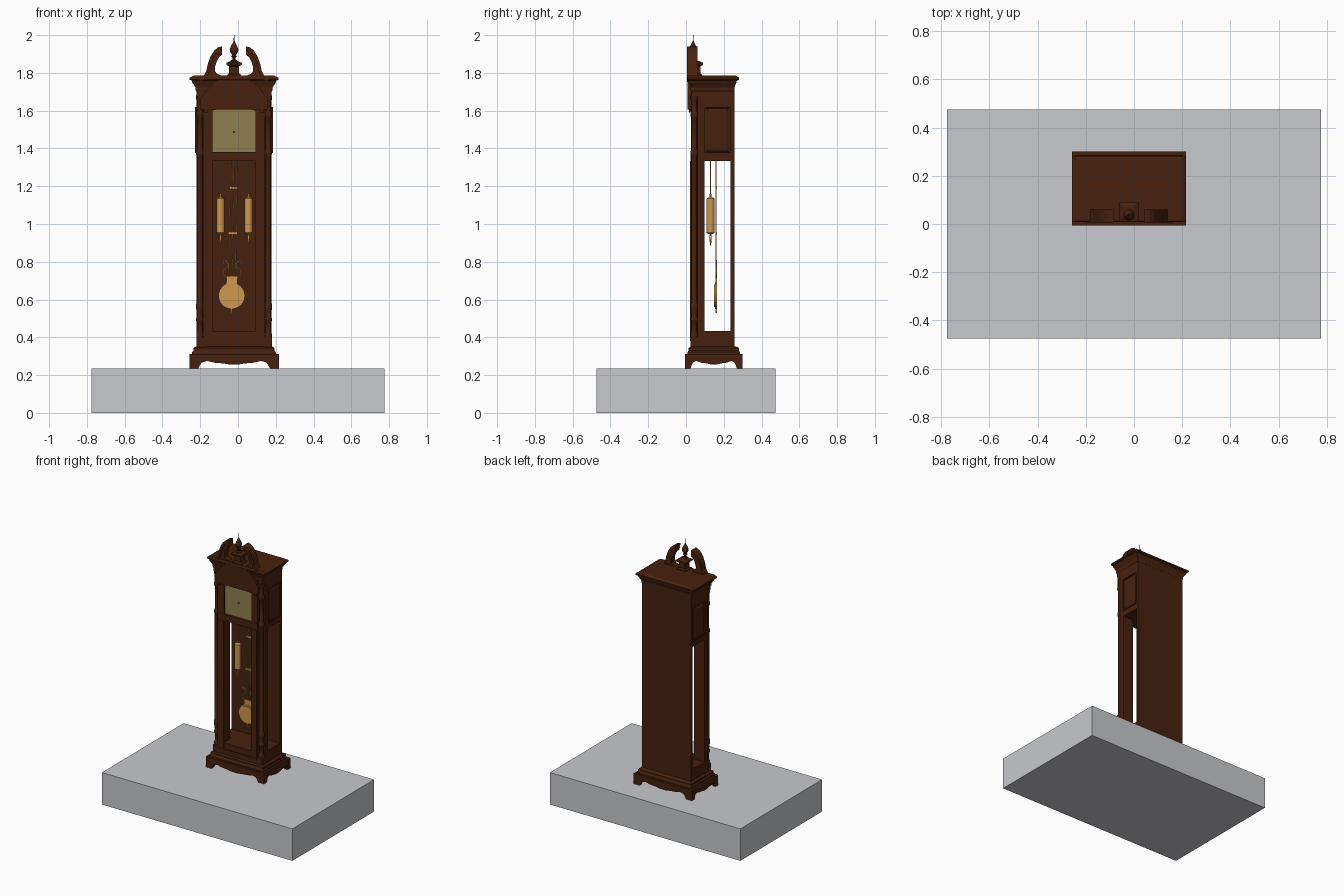
import bpy, bmesh, math
from mathutils import Matrix, Vector

if "Cube" in bpy.data.objects:
    bpy.data.objects.remove(bpy.data.objects["Cube"])

CX = -0.021                      # clock centre line
smooth = []


def mat(name, c):
    m = bpy.data.materials.new(name)
    m.diffuse_color = (*c, 1)
    m.use_nodes = True
    m.node_tree.nodes["Principled BSDF"].inputs["Base Color"].default_value = m.diffuse_color
    return m


WOOD = mat("dark_wood", (0.064, 0.0155, 0.0042))
BRASS = mat("brass", (0.62, 0.31, 0.075))
DIAL = mat("dial_olive_gold", (0.28, 0.215, 0.08))
GREY = mat("platform_grey", (0.58, 0.585, 0.61))


def finish(name, bm, m, cx=CX):
    bmesh.ops.recalc_face_normals(bm, faces=bm.faces)
    me = bpy.data.meshes.new(name)
    bm.to_mesh(me)
    bm.free()
    me.materials.append(m)
    o = bpy.data.objects.new(name, me)
    o.location.x = cx
    bpy.context.collection.objects.link(o)
    return o


def loft(name, rects, m=WOOD, cx=CX):
    """Stack of rectangles (x0, x1, y0, y1, z) joined into one solid."""
    bm = bmesh.new()
    rings = [[bm.verts.new(p) for p in ((a, c, z), (b, c, z), (b, d, z), (a, d, z))]
             for a, b, c, d, z in rects]
    for r, s in zip(rings, rings[1:]):
        for i in range(4):
            bm.faces.new((r[i], r[(i + 1) % 4], s[(i + 1) % 4], s[i]))
    bm.faces.new(rings[0])
    bm.faces.new(rings[-1])
    return finish(name, bm, m, cx)


def box(name, x0, x1, y0, y1, z0, z1, m=WOOD, cx=CX):
    return loft(name, [(x0, x1, y0, y1, z0), (x0, x1, y0, y1, z1)], m, cx)


def prism(name, pts, a, b, m=WOOD, along_x=False):
    """Outline (u, z) extruded from a to b along y, or along x."""
    bm = bmesh.new()
    ends = [[bm.verts.new((d, u, z) if along_x else (u, d, z)) for u, z in pts] for d in (a, b)]
    n = len(pts)
    for e in ends:
        bm.faces.new(e)
    for i in range(n):
        j = (i + 1) % n
        bm.faces.new((ends[0][i], ends[0][j], ends[1][j], ends[1][i]))
    return finish(name, bm, m)


def lathe(name, prof, x, y, m=WOOD, n=20):
    bm = bmesh.new()
    rings = [[bm.verts.new((x + r * math.cos(2 * math.pi * i / n),
                            y + r * math.sin(2 * math.pi * i / n), z)) for i in range(n)]
             for r, z in prof]
    for a, b in zip(rings, rings[1:]):
        for i in range(n):
            bm.faces.new((a[i], a[(i + 1) % n], b[(i + 1) % n], b[i]))
    bm.faces.new(rings[0])
    bm.faces.new(rings[-1])
    o = finish(name, bm, m)
    smooth.append(o)
    return o


def arc(r, zc, n=24):
    return [(r * math.cos(math.pi * i / n), zc + r * math.sin(math.pi * i / n)) for i in range(n + 1)]


def disc(name, x, z, r, y0, y1, m, sz=1.0, n=32):
    return prism(name, [(x + r * math.cos(2 * math.pi * i / n),
                         z + sz * r * math.sin(2 * math.pi * i / n)) for i in range(n)], y0, y1, m)


def wire(name, pts, r, m=BRASS):
    cu = bpy.data.curves.new(name, 'CURVE')
    cu.dimensions = '3D'
    cu.bevel_depth, cu.bevel_resolution, cu.use_fill_caps = r, 1, True
    cu.resolution_u = 6
    s = cu.splines.new('POLY' if len(pts) == 2 else 'NURBS')
    s.points.add(len(pts) - 1)
    for p, q in zip(s.points, pts):
        p.co = (*q, 1)
    if len(pts) > 2:
        s.use_endpoint_u, s.order_u = True, 3
    cu.materials.append(m)
    o = bpy.data.objects.new(name, cu)
    o.location.x = CX
    bpy.context.collection.objects.link(o)
    return o


# platform
box("platform", -0.775, 0.775, -0.475, 0.475, 0, 0.235, GREY, 0)

# scalloped bracket base on all four sides
half = [(1, 0.236), (0.80, 0.236), (0.77, 0.25), (0.72, 0.267), (0.6, 0.275),
        (0.45, 0.266), (0.25, 0.262), (0.1, 0.256)]


def apron(c, w):
    pts = [(c + w * u, z) for u, z in half] + [(c - w * u, z) for u, z in reversed(half)]
    return pts + [(c - w, 0.312), (c + w, 0.312)]


for nm, a, b in (("front", -0.006, 0.02), ("back", 0.276, 0.3)):
    prism("base_apron_" + nm, apron(0, 0.237), a, b)
for nm, s in (("left", -1), ("right", 1)):
    prism("base_apron_" + nm, apron(0.147, 0.153), s * 0.2365, s * 0.212, along_x=True)
box("base_deck", -0.23, 0.23, 0, 0.294, 0.29, 0.311)
loft("plinth_moulding", [(-h, h, 0.147 - d, 0.147 + d, z) for h, d, z in
     ((0.222, 0.138, 0.311), (0.222, 0.138, 0.322), (0.214, 0.133, 0.33),
      (0.214, 0.133, 0.343), (0.202, 0.118, 0.352))])

# case: floor, back, stiles
box("case_floor", -0.198, 0.198, 0.062, 0.256, 0.34, 0.434)
box("door_bottom_rail", -0.163, 0.163, 0.026, 0.062, 0.34, 0.434)
box("door_lower_bead", -0.158, 0.158, 0.02, 0.03, 0.38, 0.39)
box("back_panel", -0.198, 0.198, 0.235, 0.256, 0.434, 1.34)
for nm, s in (("left", -1), ("right", 1)):
    x = sorted((s * 0.113, s * 0.163))
    box("front_stile_" + nm, *x, 0.026, 0.098, 0.434, 1.38)
    x = sorted((s * 0.113, s * 0.156))
    box("door_stile_" + nm, *x, 0.022, 0.03, 0.39, 1.333)
    x = sorted((s * 0.160, s * 0.198))
    box("corner_post_" + nm, *x, 0.062, 0.098, 0.434, 1.34)
    x = sorted((s * 0.160, s * 0.2))
    box("column_foot_block_" + nm, *x, 0.024, 0.064, 0.34, 0.40)
    # turned corner column with rings and capital
    lathe("corner_column_" + nm,
          [(0.019, 0.40), (0.019, 0.42), (0.014, 0.43), (0.014, 0.48), (0.020, 0.488),
           (0.020, 0.50), (0.014, 0.51), (0.018, 0.54), (0.021, 0.56), (0.021, 0.575),
           (0.015, 0.585), (0.015, 1.36), (0.020, 1.37), (0.020, 1.385), (0.014, 1.395),
           (0.014, 1.56), (0.021, 1.57), (0.021, 1.585), (0.015, 1.595), (0.015, 1.65),
           (0.020, 1.66), (0.020, 1.68)], s * 0.181, 0.044)

# hood body with raised side panels
box("hood_body", -0.198, 0.198, 0.062, 0.256, 1.333, 1.745)
box("hood_crown_board", -0.198, 0.198, 0.028, 0.063, 1.675, 1.72)
for nm, s in (("left", -1), ("right", 1)):
    o = box("hood_side_panel_" + nm, *sorted((s * 0.19, s * 0.206)), 0.098, 0.235, 1.375, 1.62)
    bm = bmesh.new()
    bm.from_mesh(o.data)
    f = [f for f in bm.faces if f.normal.x * s > 0.9]
    for th, dp in ((0.01, 0), (0.002, -0.007), (0.016, 0.006)):
        bmesh.ops.inset_region(bm, faces=f, thickness=th, depth=dp)
    bm.to_mesh(o.data)
    bm.free()

# arched hood door and dial
hole = [(0.113, 1.38), (0.113, 1.60), (0.097, 1.605)] + arc(0.095, 1.606) + \
       [(-0.097, 1.605), (-0.113, 1.60), (-0.113, 1.38)]
prism("hood_door_frame", hole + [(-0.163, 1.38), (-0.163, 1.72), (-0.10, 1.765),
      (0.10, 1.765), (0.163, 1.72), (0.163, 1.38)], 0.026, 0.063)
box("hood_door_rail", -0.163, 0.163, 0.024, 0.063, 1.333, 1.38)
prism("dial", [p for p in hole if p[1] > 0], 0.040, 0.0625, DIAL)
disc("dial_centre_pin", 0, 1.487, 0.006, 0.033, 0.042, WOOD, n=12)
disc("dial_moon_picture", 0.012, 1.647, 0.034, 0.036, 0.042, WOOD, 0.6, 16)
disc("dial_moon_cloud", -0.012, 1.655, 0.018, 0.037, 0.042, WOOD, 0.6, 12)


def arch(name, r0, r1, zc, zb, y0, y1):
    prism(name, [(r1, zb)] + arc(r1, zc) + [(-r1, zb), (-r0, zb)] + arc(r0, zc)[::-1] + [(r0, zb)], y0, y1)


arch("door_arch_bead", 0.116, 0.126, 1.606, 1.60, 0.020, 0.03)
arch("crown_arch_inner", 0.138, 0.158, 1.606, 1.59, 0.016, 0.03)
arch("crown_arch_outer", 0.157, 0.177, 1.606, 1.67, 0.009, 0.05)

# cornice stepping out to the roof
loft("cornice", [(-h, h, f, b, z) for h, f, b, z in
     ((0.199, 0.026, 0.257, 1.70), (0.204, 0.024, 0.257, 1.71), (0.204, 0.024, 0.257, 1.722),
      (0.213, 0.02, 0.262, 1.737), (0.222, 0.014, 0.268, 1.75), (0.222, 0.014, 0.268, 1.758),
      (0.236, 0.008, 0.281, 1.764), (0.236, 0.008, 0.281, 1.774), (0.215, 0.012, 0.265, 1.785))])

# swan neck pediment: body and raised outer moulding
neck = [(0.184, 1.765), (0.160, 1.785), (0.147, 1.81), (0.138, 1.85), (0.124, 1.888),
        (0.105, 1.918), (0.085, 1.935), (0.063, 1.941), (0.063, 1.895), (0.078, 1.885),
        (0.092, 1.86), (0.101, 1.83), (0.100, 1.808), (0.090, 1.795), (0.070, 1.787), (0.070, 1.765)]
for nm, s in (("left", -1), ("right", 1)):
    prism("swan_neck_" + nm, [(s * x, z) for x, z in neck], 0.016, 0.06)
    rim = neck[:8] + [(x - 0.014, z - 0.012) for x, z in neck[6::-1]]
    rim.insert(8, (0.063, 1.925))
    prism("swan_neck_moulding_" + nm, [(s * x, z) for x, z in rim], 0.006, 0.018)
    disc("swan_neck_rosette_" + nm, s * 0.078, 1.91, 0.015, 0.008, 0.018, WOOD, n=16)

# finial on its pedestal
loft("finial_pedestal", [(-h, h, 0.05 - h, 0.05 + h, z) for h, z in
     ((0.036, 1.78), (0.036, 1.79), (0.026, 1.797), (0.026, 1.835), (0.041, 1.843), (0.041, 1.853), (0.02, 1.862))])
lathe("finial", [(0.018, 1.855), (0.018, 1.865), (0.008, 1.872), (0.008, 1.88), (0.016, 1.888),
                 (0.010, 1.894), (0.020, 1.91), (0.023, 1.922), (0.018, 1.938), (0.009, 1.955),
                 (0.004, 1.965), (0.0018, 1.972), (0.0012, 2.0)], 0, 0.038)

# brass weights hanging on rods
for nm, x in (("left", -0.071), ("right", 0.077)):
    lathe("weight_" + nm, [(0.004, 0.90), (0.006, 0.93), (0.004, 0.945), (0.018, 0.95), (0.0215, 0.954),
                           (0.0215, 1.134), (0.018, 1.138), (0.005, 1.142), (0.005, 1.16)],
          x, 0.13, BRASS, 24)
    wire("weight_chain_" + nm, [(x, 0.13, 1.15), (x, 0.13, 1.335)], 0.003)
wire("chain_tail", [(0.046, 0.13, 0.885), (0.046, 0.13, 1.335)], 0.002)

# pendulum, swung slightly to the left
py = 0.16
pend = [disc("pendulum_bob", 0, 0.62, 0.07, py - 0.006, py + 0.004, BRASS, n=40),
        disc("pendulum_bob_face", 0, 0.62, 0.06, py - 0.012, py - 0.005, BRASS, n=40),
        box("pendulum_tip", -0.004, 0.004, py - 0.004, py + 0.004, 0.53, 0.56, BRASS),
        box("pendulum_yoke", -0.026, 0.026, py - 0.004, py + 0.004, 0.945, 0.957, BRASS),
        box("pendulum_upper_yoke", -0.022, 0.022, py - 0.004, py + 0.004, 1.185, 1.197, BRASS),
        box("pendulum_collar", -0.03, 0.03, py - 0.004, py + 0.004, 0.685, 0.725, BRASS),
        wire("pendulum_rod", [(0, py, 0.68), (0, py, 1.335)], 0.003)]
for s in (-1, 1):
    nm = "left" if s < 0 else "right"
    pend += [wire("pendulum_side_rod_" + nm, [(s * 0.018, py, 0.74), (s * 0.018, py, 1.19)], 0.003),
             wire("pendulum_hanger_" + nm, [(s * 0.016, py, 1.19), (s * 0.016, py, 1.335)], 0.002),
             wire("pendulum_lyre_" + nm,
                  [(s * 0.008, py, 0.71), (s * 0.05, py, 0.72), (s * 0.045, py, 0.76), (s * 0.018, py, 0.77),
                   (s * 0.026, py, 0.80), (s * 0.05, py, 0.81), (s * 0.046, py, 0.785)], 0.004)]
bpy.context.view_layer.update()
pivot = Vector((CX, py, 1.335))
swing = Matrix.Translation(pivot) @ Matrix.Rotation(math.radians(1.0), 4, 'Y') @ Matrix.Translation(-pivot)
for o in pend:
    o.matrix_world = swing @ o.matrix_world

# soft shading on turned parts
bpy.ops.object.select_all(action='DESELECT')
for o in smooth:
    o.select_set(True)
bpy.context.view_layer.objects.active = smooth[0]
bpy.ops.object.shade_smooth_by_angle(angle=math.radians(40))
